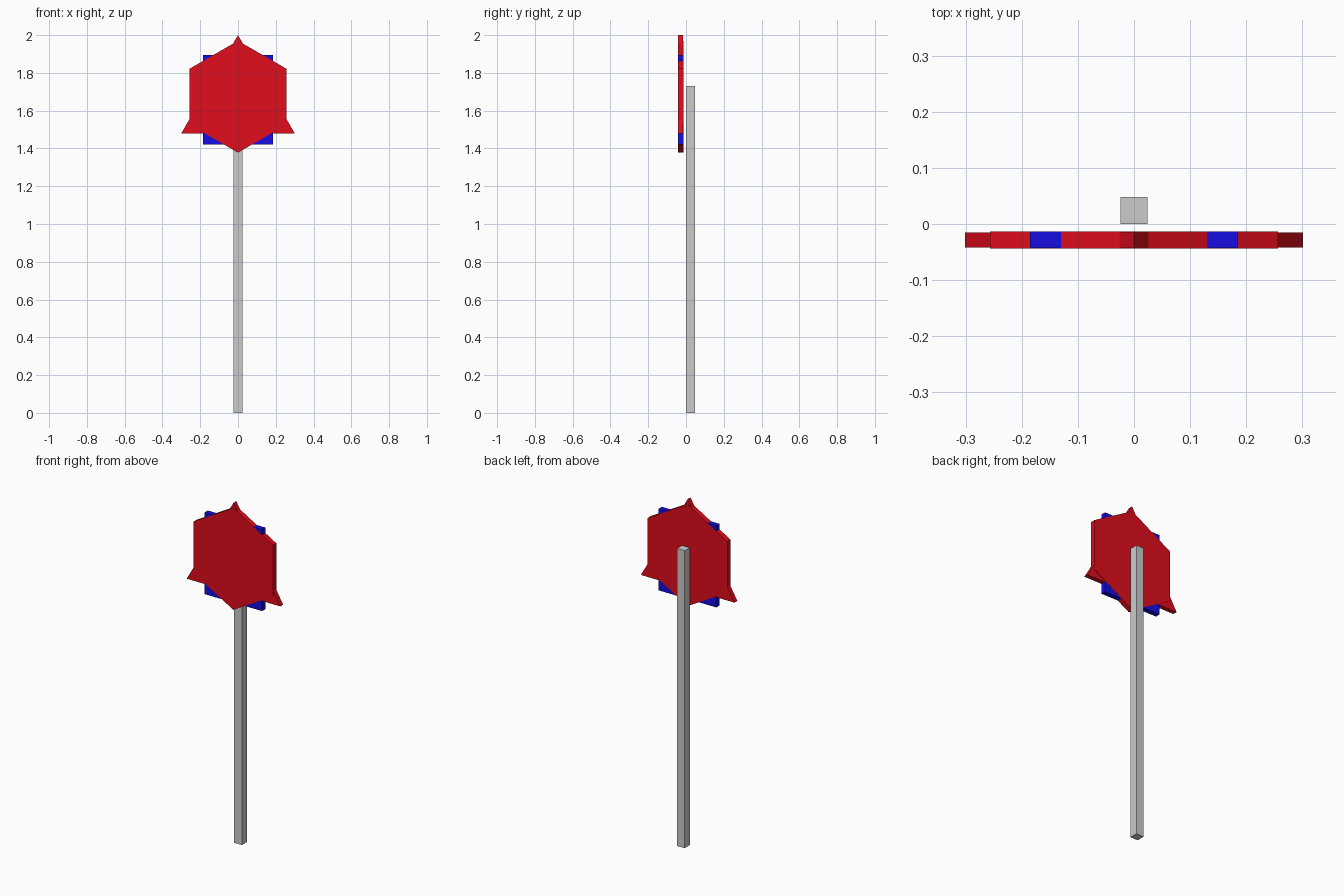
import bpy, bmesh
from math import sin, cos, pi

if "Cube" in bpy.data.objects:
    bpy.data.objects.remove(bpy.data.objects["Cube"])


def material(name, rgb):
    m = bpy.data.materials.new(name)
    m.diffuse_color = (*rgb, 1)
    m.use_nodes = True
    m.node_tree.nodes["Principled BSDF"].inputs["Base Color"].default_value = m.diffuse_color
    return m


def plate(name, outline, y0, y1, mat):
    """Extrude an (x, z) outline from y0 (front) to y1 (back)."""
    bm = bmesh.new()
    face = bm.faces.new([bm.verts.new((x, y0, z)) for x, z in outline])
    ext = bmesh.ops.extrude_face_region(bm, geom=[face])
    moved = [g for g in ext["geom"] if isinstance(g, bmesh.types.BMVert)]
    bmesh.ops.translate(bm, verts=moved, vec=(0, y1 - y0, 0))
    bmesh.ops.recalc_face_normals(bm, faces=bm.faces)
    me = bpy.data.meshes.new(name)
    bm.to_mesh(me)
    bm.free()
    if mat:
        me.materials.append(mat)
    ob = bpy.data.objects.new(name, me)
    bpy.context.collection.objects.link(ob)
    return ob


def polygon(sides, radius, cz):
    """Regular polygon with one corner pointing up."""
    return [(radius * sin(2 * pi * i / sides), cz + radius * cos(2 * pi * i / sides))
            for i in range(sides)]


def rectangle(half_width, z0, z1):
    return [(-half_width, z0), (half_width, z0), (half_width, z1), (-half_width, z1)]


red = material("sign_red", (0.75, 0.004, 0.012))
blue = material("sign_blue", (0.008, 0.004, 0.75))

# Square post
plate("post", rectangle(0.0245, 0.0, 1.73), 0.0, 0.048, None)

# Three overlapping sign plates
plate("hexagon_sign", polygon(6, 0.296, 1.674), -0.0435, -0.0130, red)
plate("rectangle_sign", rectangle(0.185, 1.42, 1.895), -0.0430, -0.0135, blue)
plate("triangle_sign", polygon(3, 0.348, 1.652), -0.0415, -0.0155, red)
